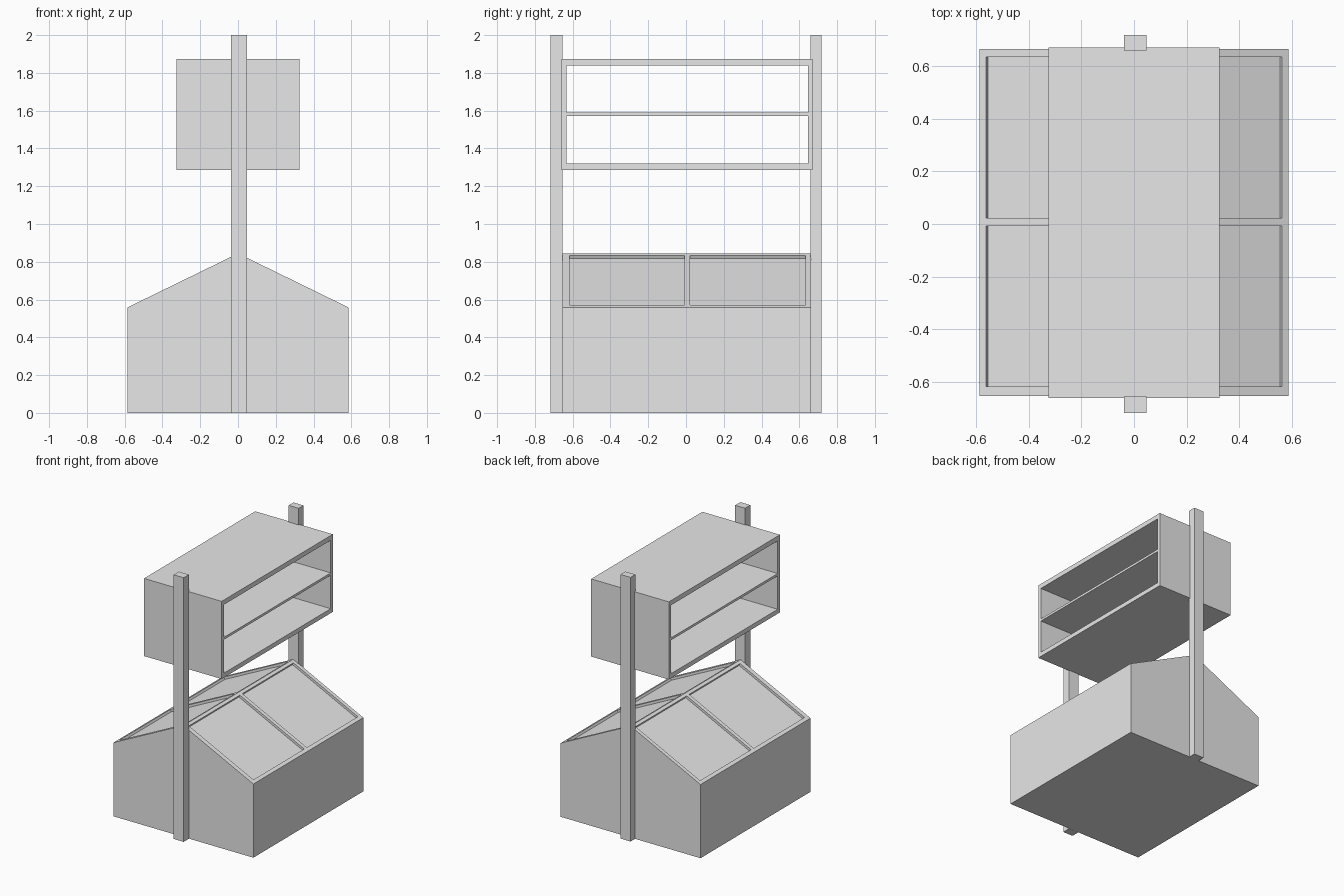
import bpy
import bmesh
from math import atan2
from mathutils import Matrix, Vector

if "Cube" in bpy.data.objects:
    bpy.data.objects.remove(bpy.data.objects["Cube"], do_unlink=True)

GREY = (0.8, 0.8, 0.8, 1)
mat = bpy.data.materials.new("plain grey")
mat.use_nodes = True
mat.diffuse_color = GREY
mat.node_tree.nodes["Principled BSDF"].inputs["Base Color"].default_value = GREY


def finish(name, bm):
    bmesh.ops.recalc_face_normals(bm, faces=bm.faces)
    mesh = bpy.data.meshes.new(name)
    bm.to_mesh(mesh)
    bm.free()
    mesh.materials.append(mat)
    obj = bpy.data.objects.new(name, mesh)
    bpy.context.collection.objects.link(obj)
    return obj


def extrude_y(name, outline, y0, y1):
    """Extrude an x-z outline from y0 to y1."""
    bm = bmesh.new()
    face = bm.faces.new([bm.verts.new((x, y0, z)) for x, z in outline])
    out = bmesh.ops.extrude_face_region(bm, geom=[face])
    verts = [v for v in out["geom"] if isinstance(v, bmesh.types.BMVert)]
    bmesh.ops.translate(bm, verts=verts, vec=(0, y1 - y0, 0))
    return finish(name, bm)


def box(name, x, y, z):
    return extrude_y(name, [(x[0], z[0]), (x[1], z[0]), (x[1], z[1]), (x[0], z[1])], *y)


def cut(target, cutter):
    cutter.hide_render = True
    mod = target.modifiers.new("cut", "BOOLEAN")
    mod.operation = "DIFFERENCE"
    mod.solver = "EXACT"
    mod.object = cutter
    bpy.context.view_layer.objects.active = target
    bpy.ops.object.modifier_apply(modifier=mod.name)
    bpy.data.objects.remove(cutter, do_unlink=True)


# Gabled bin
HALF, EAVE, RIDGE = 0.586, 0.558, 0.844
bin_base = extrude_y("bin_base", [(-HALF, 0), (HALF, 0), (HALF, EAVE), (0, RIDGE), (-HALF, EAVE)],
                     -0.653, 0.663)

# Shallow recessed panels, two on each slope
DEPTH = 0.018
drop = (RIDGE - EAVE) / HALF
normal = Vector((drop, 0, 1)).normalized()
for side in (-1, 1):
    for y0, y1 in ((-0.617, -0.008), (0.022, 0.633)):
        corners = []
        for x, lift in ((0.021, -DEPTH), (0.561, -DEPTH), (0.561, 0.05), (0.021, 0.05)):
            p = Vector((x, 0, RIDGE - drop * x)) + normal * lift
            corners.append((side * p.x, p.z))
        cut(bin_base, extrude_y("panel_cutter", corners, y0, y1))

# Upright posts at both ends
for name, y in (("front_post", (-0.717, -0.654)), ("back_post", (0.659, 0.717))):
    box(name, (-0.037, 0.047), y, (0, 2))

# Open-sided shelf cabinet, split by a thin shelf
cabinet = box("shelf_cabinet", (-0.325, 0.325), (-0.66, 0.67), (1.286, 1.874))
for z in ((1.32, 1.573), (1.591, 1.838)):
    cut(cabinet, box("shelf_cutter", (-0.5, 0.5), (-0.633, 0.645), z))
